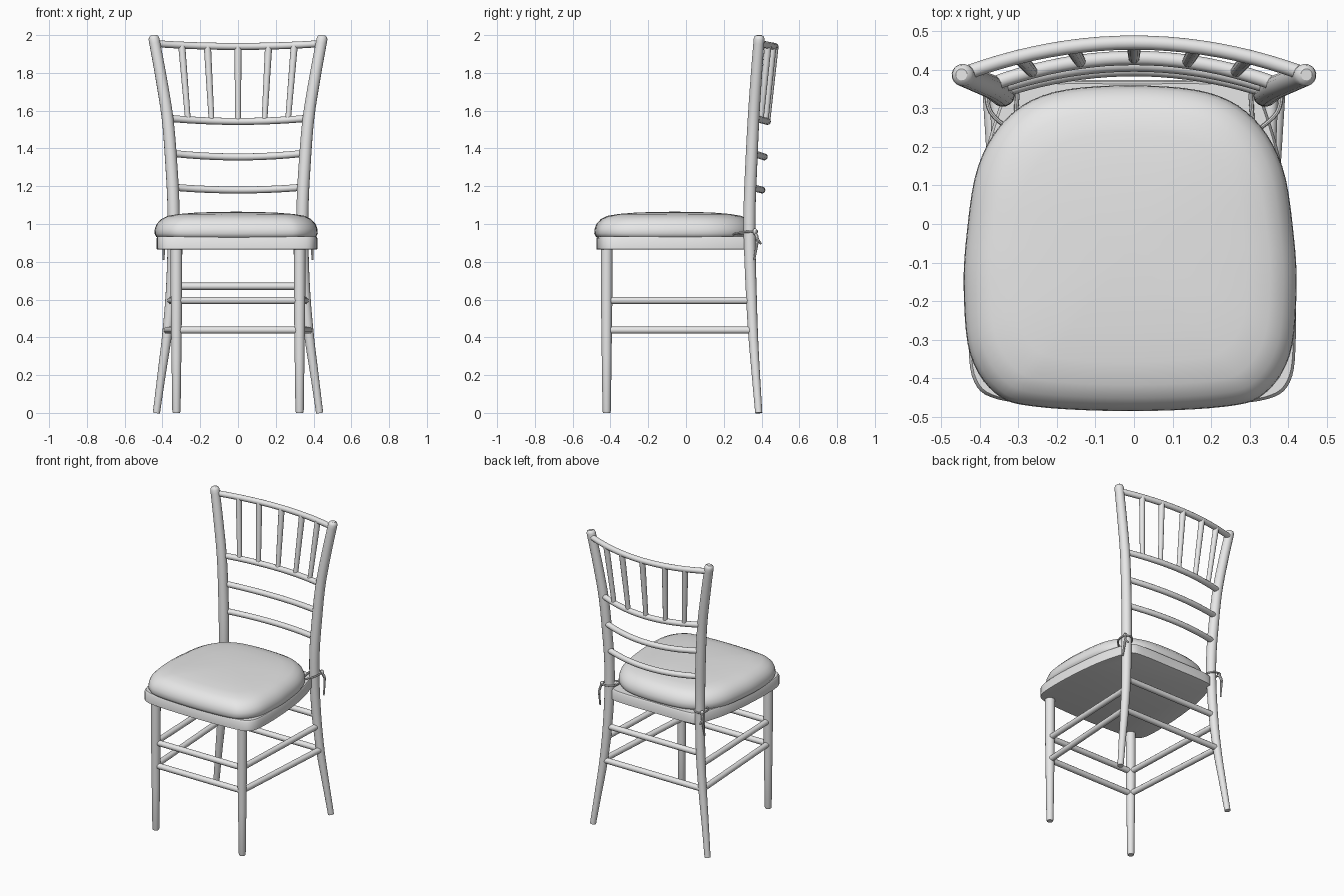
import bpy, bmesh, math
from mathutils import Vector

if "Cube" in bpy.data.objects:
    bpy.data.objects.remove(bpy.data.objects["Cube"])

mat = bpy.data.materials.new("light grey")
mat.diffuse_color = (0.8, 0.8, 0.8, 1)
mat.use_nodes = True
mat.node_tree.nodes["Principled BSDF"].inputs["Base Color"].default_value = mat.diffuse_color


def spline(pts, steps=6, closed=False):
    """Catmull-Rom samples through points of any dimension."""
    n, out = len(pts), []
    for i in range(n if closed else n - 1):
        k = [(i + d) % n if closed else min(max(i + d, 0), n - 1) for d in (-1, 0, 1, 2)]
        a, b, c, d = [Vector(pts[j]) for j in k]
        for s in range(steps):
            t = s / steps
            out.append(0.5 * (2 * b + (c - a) * t + (2 * a - 5 * b + 4 * c - d) * t * t
                              + (3 * b - a - 3 * c + d) * t ** 3))
    if not closed:
        out.append(Vector(pts[-1]))
    return out


def finish(ob, angle=40):
    ob.data.materials.clear()
    ob.data.materials.append(mat)
    bpy.ops.object.select_all(action='DESELECT')
    ob.select_set(True)
    bpy.context.view_layer.objects.active = ob
    bpy.ops.object.shade_smooth_by_angle(angle=math.radians(angle))
    return ob


def tube(name, pts, res=4):
    """Round bar along points (x, y, z, radius)."""
    cu = bpy.data.curves.new(name, 'CURVE')
    cu.dimensions, cu.bevel_depth, cu.bevel_resolution = '3D', 1.0, res
    cu.use_fill_caps = True
    sp = cu.splines.new('POLY')
    sp.points.add(len(pts) - 1)
    for p, q in zip(sp.points, pts):
        p.co = (q[0], q[1], q[2], 1)
        p.radius = q[3]
    ob = bpy.data.objects.new(name, cu)
    bpy.context.collection.objects.link(ob)
    bpy.ops.object.select_all(action='DESELECT')
    ob.select_set(True)
    bpy.context.view_layer.objects.active = ob
    bpy.ops.object.convert(target='MESH')
    return finish(bpy.context.view_layer.objects.active)


def rings(name, half, levels, centre):
    """Stack scaled copies of a mirrored outline; levels are (z, scale)."""
    full = half + [(-x, y) for x, y in reversed(half[1:-1])]
    outline = spline(full, 5, True)
    c = Vector(centre)
    bm = bmesh.new()
    loops = []
    for z, s in levels:
        loops.append([bm.verts.new((*(c + (p - Vector((0, c.y))) * s), z)) for p in outline])
    for a, b in zip(loops, loops[1:]):
        for i in range(len(a)):
            j = (i + 1) % len(a)
            bm.faces.new((a[i], a[j], b[j], b[i]))
    bm.faces.new(loops[0])
    bm.faces.new(loops[-1])
    bmesh.ops.recalc_face_normals(bm, faces=bm.faces)
    me = bpy.data.meshes.new(name)
    bm.to_mesh(me)
    bm.free()
    ob = bpy.data.objects.new(name, me)
    bpy.context.collection.objects.link(ob)
    return finish(ob)


# Seat frame
rings("seat_frame",
      [(0, .37), (.2, .37), (.31, .355), (.35, .29), (.395, .12), (.42, -.1), (.425, -.3),
       (.41, -.41), (.35, -.455), (.2, -.47), (0, -.475)],
      [(.865, .985), (.867, 1), (.925, 1), (.935, .985)], (-.005, -.06))

# Cushion
rings("seat_cushion",
      [(0, .36), (.2, .342), (.32, .275), (.395, .15), (.425, -.03), (.432, -.18), (.415, -.34),
       (.35, -.44), (.25, -.474), (0, -.486)],
      [(.925, .95), (.933, .98), (.95, 1), (.975, .995), (1.0, .973), (1.025, .92), (1.043, .84),
       (1.053, .7), (1.06, .5), (1.064, .25), (1.065, .04)], (-.01, -.06))

# Back posts, curved all the way down into the rear legs
POST = spline([(.432, .385, 0, .019), (.405, .37, .2, .022), (.375, .355, .42, .026),
               (.353, .345, .65, .029), (.342, .337, .9, .031), (.342, .337, 1.1, .032),
               (.352, .345, 1.3, .032), (.372, .357, 1.55, .031), (.408, .372, 1.78, .030),
               (.445, .387, 1.98, .029)])
CAP = [(.447, .388, 1.992, .025), (.448, .388, 1.999, .015)]


def post_at(z):
    return min(POST, key=lambda p: abs(p[2] - z))


for s, side in ((-1, "left"), (1, "right")):
    tube("back_post_" + side, [(s * p[0], p[1], p[2], p[3]) for p in POST + CAP], 6)
    # Front leg
    tube("front_leg_" + side, [(s * .326, -.42, z, r) for z, r in
                               ((0, .019), (.01, .022), (.3, .026), (.6, .030), (.88, .031))], 6)
    # Side stretchers
    for z in (.595, .438):
        b = post_at(z)
        tube("side_stretcher_" + side, [(s * .326, -.42, z, .019), (s * b[0], b[1], z, .019)])
    # Cushion tie: strap round the post, knot and loose tails
    strap = spline([(s * .33, .25, .945, .005), (s * .372, .29, .955, .006), (s * .382, .34, .96, .006),
                    (s * .365, .372, .96, .006), (s * .335, .374, .96, .006), (s * .306, .345, .955, .006),
                    (s * .305, .31, .95, .006), (s * .31, .25, .945, .005)], 4)
    tube("tie_strap_" + side, strap, 2)
    tube("tie_knot_" + side, [(s * .376, .362, .945, .006), (s * .378, .366, .955, .013),
                              (s * .378, .366, .965, .013), (s * .376, .362, .975, .006)], 2)
    for end in ((.395, .362, .81), (.38, .398, .895)):
        tube("tie_tail_" + side, spline([(s * .378, .366, .955, .005), (s * .388, .378, .92, .008),
                                         (s * end[0], end[1], end[2], .005)], 4), 2)

# Front and rear stretchers
for z in (.595, .438):
    tube("front_stretcher", [(-.326, -.42, z, .019), (.326, -.42, z, .019)])
for z in (.67, .438):
    b = post_at(z)
    tube("rear_stretcher", [(-b[0], b[1], z, .019), (b[0], b[1], z, .019)])


# Bowed back rails: end height, middle height, middle depth
def rail_point(x, rail):
    ze, zm, ym = rail
    b = post_at(ze)
    t = (x / b[0]) ** 2
    return Vector((x, ym + (b[1] + .005 - ym) * t, zm + (ze - zm) * t))


RAILS = [(1.955, 1.94, .471), (1.56, 1.543, .431), (1.375, 1.355, .414), (1.195, 1.18, .402)]
for rail in RAILS:
    w = post_at(rail[0])[0]
    tube("back_rail", [(*rail_point(w * i / 10, rail), .0185) for i in range(-10, 11)])

# Spindles between the two upper rails
for xt, xb in ((-.298, -.265), (-.162, -.14), (0, 0), (.162, .14), (.298, .265)):
    tube("back_spindle", [(*rail_point(xb, RAILS[1]), .015), (*rail_point(xt, RAILS[0]), .019)])
